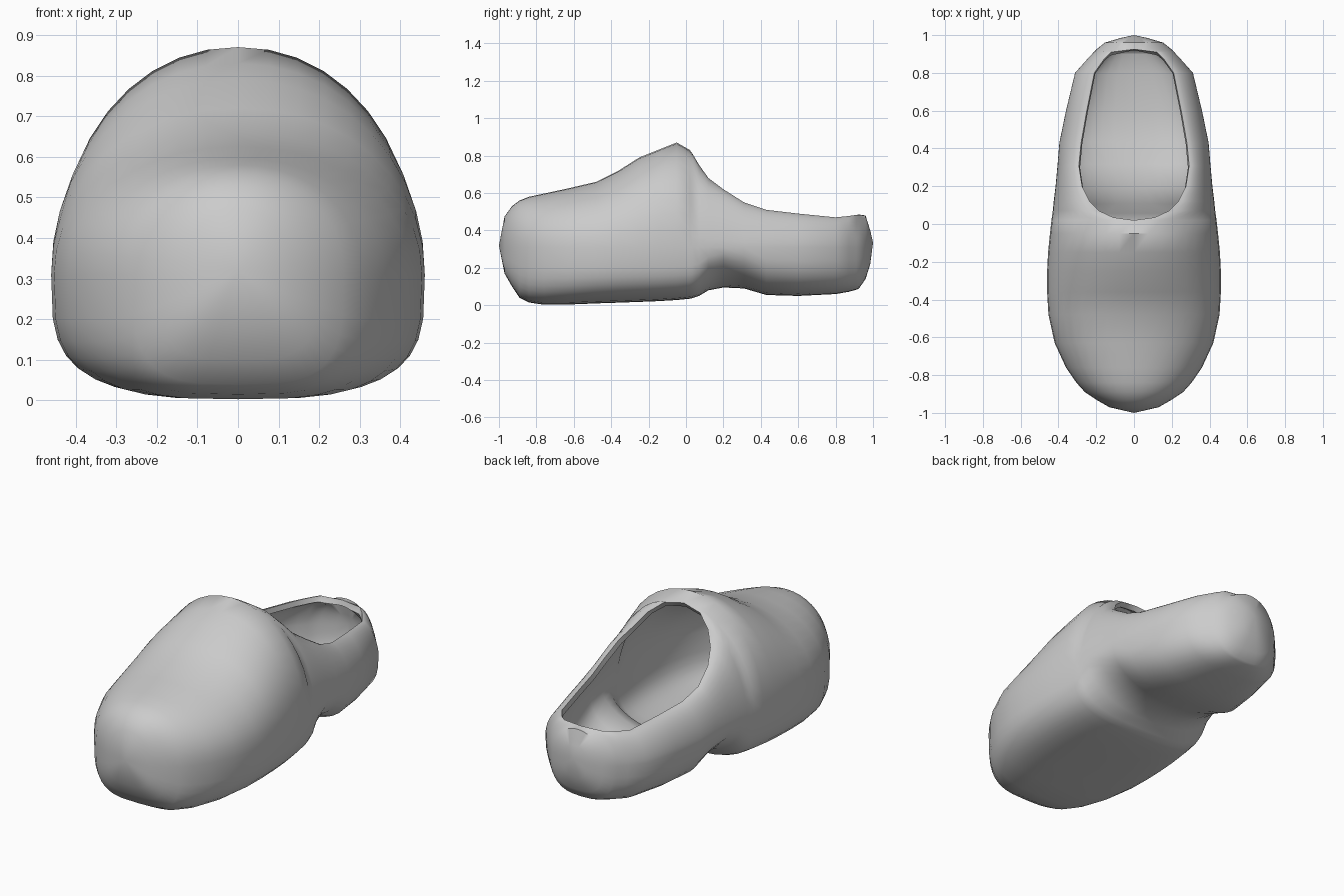
import bpy, bmesh, math

if "Cube" in bpy.data.objects:
    bpy.data.objects.remove(bpy.data.objects["Cube"])

# Cross-sections along the clog: y, half width, bottom z, top z, half width of foot opening
SECTIONS = [
    (-1.00, 0.00, 0.32, 0.32, 0), (-0.97, 0.13, 0.17, 0.475, 0),
    (-0.93, 0.20, 0.10, 0.53, 0), (-0.89, 0.26, 0.04, 0.56, 0),
    (-0.84, 0.305, 0.015, 0.58, 0), (-0.76, 0.36, 0.003, 0.597, 0),
    (-0.63, 0.42, 0.004, 0.625, 0), (-0.48, 0.453, 0.01, 0.66, 0),
    (-0.36, 0.46, 0.014, 0.72, 0), (-0.25, 0.46, 0.018, 0.79, 0),
    (-0.15, 0.455, 0.022, 0.83, 0), (-0.05, 0.445, 0.028, 0.87, 0),
    (0.02, 0.437, 0.035, 0.83, 0), (0.035, 0.435, 0.038, 0.81, 0.11),
    (0.07, 0.43, 0.05, 0.75, 0.185), (0.12, 0.425, 0.08, 0.68, 0.235),
    (0.20, 0.415, 0.095, 0.62, 0.275), (0.31, 0.405, 0.09, 0.55, 0.292),
    (0.43, 0.395, 0.055, 0.51, 0.28), (0.60, 0.36, 0.05, 0.49, 0.25),
    (0.80, 0.312, 0.06, 0.47, 0.21), (0.87, 0.25, 0.072, 0.477, 0.16),
    (0.91, 0.213, 0.083, 0.483, 0.12), (0.925, 0.198, 0.09, 0.485, 0),
    (0.96, 0.155, 0.14, 0.48, 0), (0.985, 0.07, 0.22, 0.40, 0),
    (1.00, 0.00, 0.335, 0.335, 0),
]
UP, LOW = 10, 9


def half_section(y, w, b, t, rx):
    """Right half outline, from the top (or rim) to the middle of the sole."""
    zc = min(max(0.31, b), t)
    n_up = 1.75 if rx else 2.1
    arch = math.exp(-((y - 0.23) / 0.13) ** 2)
    n_low = (3.5 if y < 0.1 else 2.8) - 1.0 * arch
    pts = []
    for i in range(UP + 1):
        a = math.pi / 2 * (1 - i / UP)
        c, s = max(math.cos(a), 0), max(math.sin(a), 0)
        if i == 0:
            c = 0
        pts.append((rx + (w - rx) * c ** (2 / n_up), y, zc + (t - zc) * s ** (2 / n_up)))
    for i in range(1, LOW + 1):
        a = math.pi / 2 * i / LOW
        c = 0 if i == LOW else math.cos(a)
        pts.append((w * c ** (2 / n_low), y, zc - (zc - b) * math.sin(a) ** (2 / n_low)))
    return pts


# Clog shell: loft both halves, weld them where the upper is closed
bm = bmesh.new()
for side in (1, -1):
    rows = [[bm.verts.new((side * x, y, z)) for x, y, z in half_section(*s)]
            for s in SECTIONS]
    for r0, r1 in zip(rows, rows[1:]):
        for j in range(UP + LOW):
            quad = [r0[j], r0[j + 1], r1[j + 1], r1[j]]
            bm.faces.new(quad if side > 0 else quad[::-1])
bmesh.ops.remove_doubles(bm, verts=bm.verts, dist=0.0005)
bmesh.ops.recalc_face_normals(bm, faces=bm.faces)
bm.normal_update()
lowest = min(bm.faces, key=lambda f: f.calc_center_median().z)
if lowest.normal.z > 0:
    bmesh.ops.reverse_faces(bm, faces=bm.faces)

mesh = bpy.data.meshes.new("clog_shell")
bm.to_mesh(mesh)
bm.free()
clog = bpy.data.objects.new("clog_shell", mesh)
bpy.context.collection.objects.link(clog)

# Wall thickness, grown inwards
wall = clog.modifiers.new("wall", 'SOLIDIFY')
wall.thickness = 0.03
wall.offset = -1

bpy.context.view_layer.objects.active = clog
clog.select_set(True)
bpy.ops.object.modifier_apply(modifier="wall")
bpy.ops.object.shade_smooth_by_angle(angle=math.radians(50))
